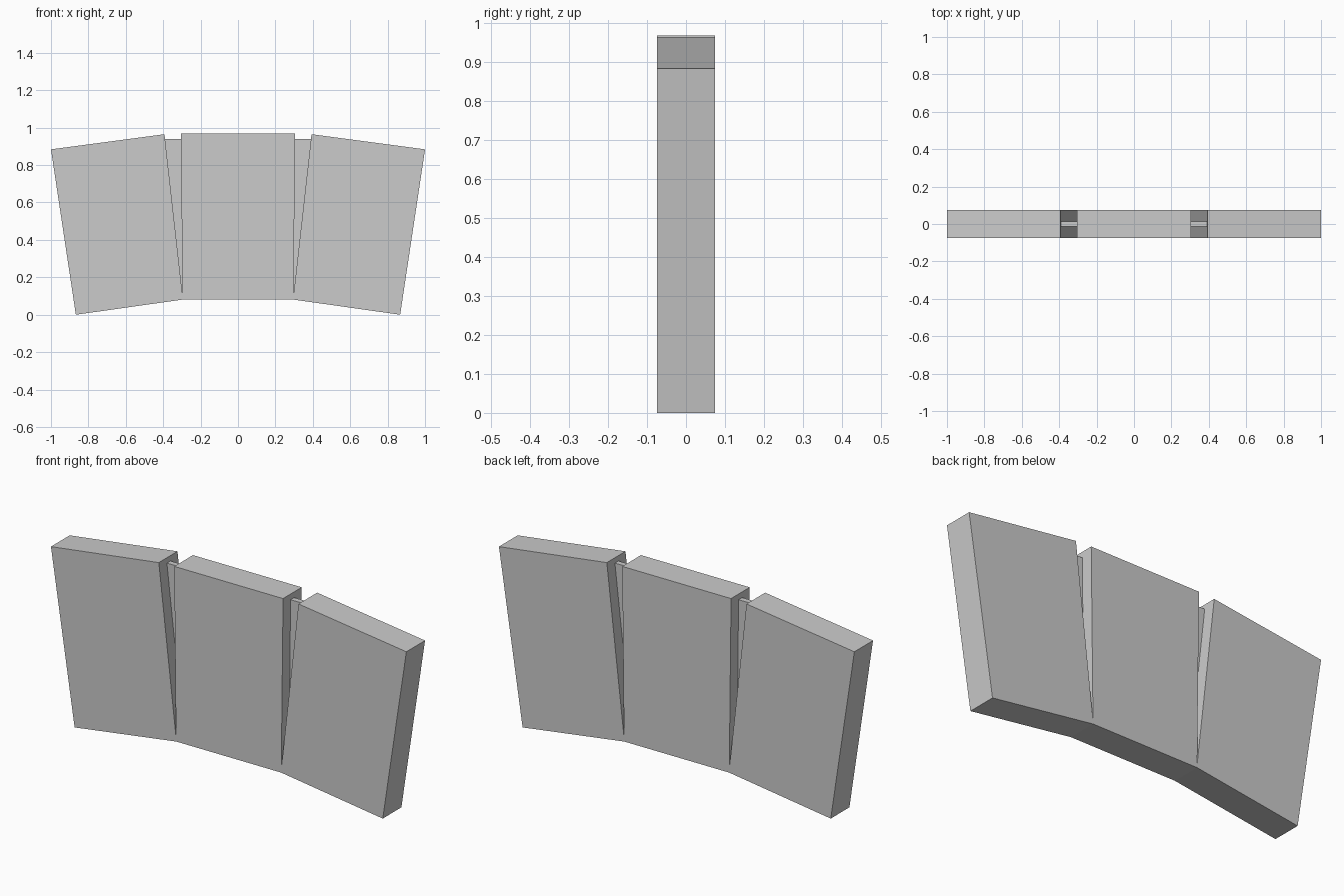
import bpy, bmesh

if "Cube" in bpy.data.objects:
    bpy.data.objects.remove(bpy.data.objects["Cube"])


def extrude_profile(name, points, half_depth):
    """Extrude an x-z outline symmetrically along y."""
    bm = bmesh.new()
    face = bm.faces.new([bm.verts.new((x, -half_depth, z)) for x, z in points])
    new = bmesh.ops.extrude_face_region(bm, geom=[face])["geom"]
    verts = [v for v in new if isinstance(v, bmesh.types.BMVert)]
    bmesh.ops.translate(bm, verts=verts, vec=(0, 2 * half_depth, 0))
    bmesh.ops.recalc_face_normals(bm, faces=bm.faces)
    mesh = bpy.data.meshes.new(name)
    bm.to_mesh(mesh)
    bm.free()
    obj = bpy.data.objects.new(name, mesh)
    bpy.context.collection.objects.link(obj)
    return obj


# Three fanned panels joined by thin hinges at the bottom
right_half = [(0.295, 0.081), (0.867, 0.0), (1.0, 0.884), (0.393, 0.965),
              (0.296, 0.099), (0.306, 0.969)]
left_half = [(-x, z) for x, z in reversed(right_half)]
extrude_profile("panels", right_half + left_half, 0.075)

# Thin recessed webs filling the wedge gaps, slightly sunk into the panels
web = [(0.296, 0.095), (0.393, 0.94), (0.303, 0.94)]
for side, name in ((1, "right_web"), (-1, "left_web")):
    extrude_profile(name, [(side * x, z) for x, z in web], 0.014)
